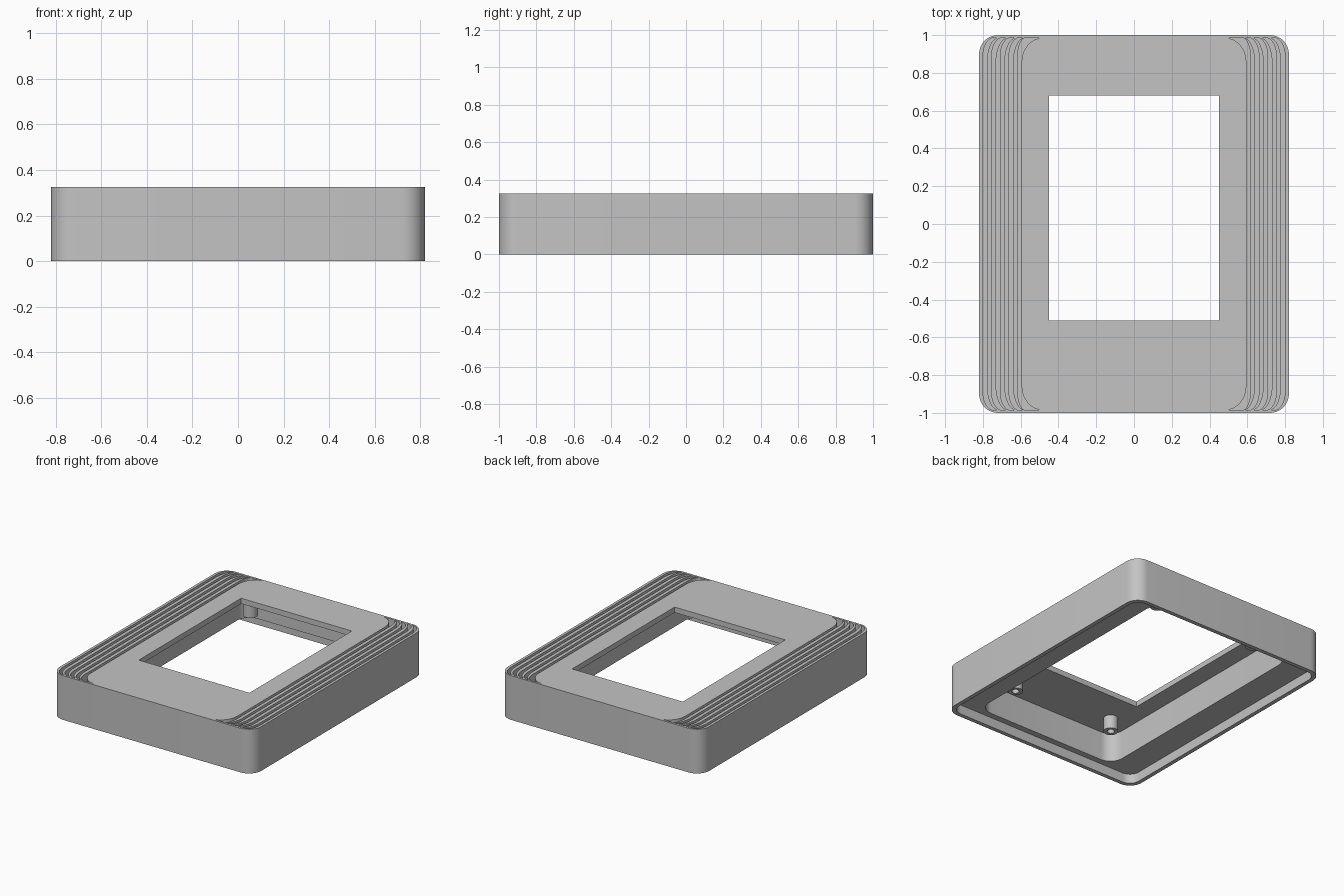
import bpy, bmesh, math

if "Cube" in bpy.data.objects:
    bpy.data.objects.remove(bpy.data.objects["Cube"])

W, D, H = 0.82, 1.0, 0.325      # half width, half depth, height
LEDGE, CEILING = 0.07, 0.285    # underside levels
GROOVE_DEPTH = 0.06

grey = bpy.data.materials.new("plain grey")
grey.diffuse_color = (0.55, 0.55, 0.55, 1)
grey.use_nodes = True
grey.node_tree.nodes["Principled BSDF"].inputs["Base Color"].default_value = grey.diffuse_color


def arc(cx, cy, rx, ry, a0, a1, n=10):
    return [(cx + rx * math.cos(math.radians(a0 + (a1 - a0) * i / n)),
             cy + ry * math.sin(math.radians(a0 + (a1 - a0) * i / n))) for i in range(n + 1)]


def rounded_rect(hx, hy, r):
    pts = []
    for sx, sy, a in ((1, 1, 0), (-1, 1, 90), (-1, -1, 180), (1, -1, 270)):
        pts += arc(sx * (hx - r), sy * (hy - r), r, r, a, a + 90)
    return pts


def prism(name, pts, z0, z1):
    bm = bmesh.new()
    face = bm.faces.new([bm.verts.new((x, y, z0)) for x, y in pts])
    top = bmesh.ops.extrude_face_region(bm, geom=[face])["geom"]
    for v in top:
        if isinstance(v, bmesh.types.BMVert):
            v.co.z = z1
    bmesh.ops.recalc_face_normals(bm, faces=bm.faces[:])
    me = bpy.data.meshes.new(name)
    bm.to_mesh(me)
    bm.free()
    ob = bpy.data.objects.new(name, me)
    bpy.context.collection.objects.link(ob)
    me.materials.append(grey)
    return ob


def activate(ob):
    bpy.ops.object.select_all(action="DESELECT")
    ob.select_set(True)
    bpy.context.view_layer.objects.active = ob


def cut(ob, cutter):
    mod = ob.modifiers.new("cut", "BOOLEAN")
    mod.operation, mod.solver, mod.object = "DIFFERENCE", "EXACT", cutter
    activate(ob)
    bpy.ops.object.modifier_apply(modifier=mod.name)
    bpy.data.objects.remove(cutter)


# Frame shell with back-plate recess, inner pocket and window
frame = prism("frame", rounded_rect(W, D, 0.1), 0, H)
cut(frame, prism("plate_recess", rounded_rect(W - 0.03, D - 0.03, 0.075), -0.1, LEDGE))
cut(frame, prism("pocket", rounded_rect(0.585, 0.925, 0.1), -0.1, CEILING))
cut(frame, prism("window", [(-0.45, -0.51), (0.45, -0.51), (0.45, 0.68), (-0.45, 0.68)], 0.2, 0.5))

# Five curved grooves on each side: (outer tip x, inner tip x)
TIP_Y = 0.985
for i, (tip_out, tip_in) in enumerate(((0.745, 0.72), (0.70, 0.67), (0.655, 0.625),
                                       (0.61, 0.58), (0.575, 0.485))):
    x_out = 0.80 - 0.046 * i
    x_in = x_out - 0.021
    outer = arc(tip_out, TIP_Y - 0.10, x_out - tip_out, 0.10, 0, 90)
    inner = arc(tip_in, TIP_Y - 0.13, x_in - tip_in, 0.13, 90, 0)
    half = outer + inner
    outline = half + [(x, -y) for x, y in reversed(half)]
    for s in (1, -1):
        cut(frame, prism("groove", [(s * x, y) for x, y in outline], H - GROOVE_DEPTH, H + 0.1))

# Screw standoffs hanging from the ceiling
parts = [frame]
for x in (-0.42, 0.42):
    for y in (-0.745, 0.745):
        post = prism("standoff", [(x + a, y + b) for a, b in arc(0, 0, 0.05, 0.05, 0, 360, 24)[:-1]],
                     0.185, CEILING + 0.005)
        cut(post, prism("screw_hole", [(x + a, y + b) for a, b in arc(0, 0, 0.025, 0.025, 0, 360, 24)[:-1]],
                        0.1, CEILING - 0.01))
        parts.append(post)

for ob in parts:
    activate(ob)
    bpy.ops.object.shade_smooth_by_angle(angle=math.radians(30))
